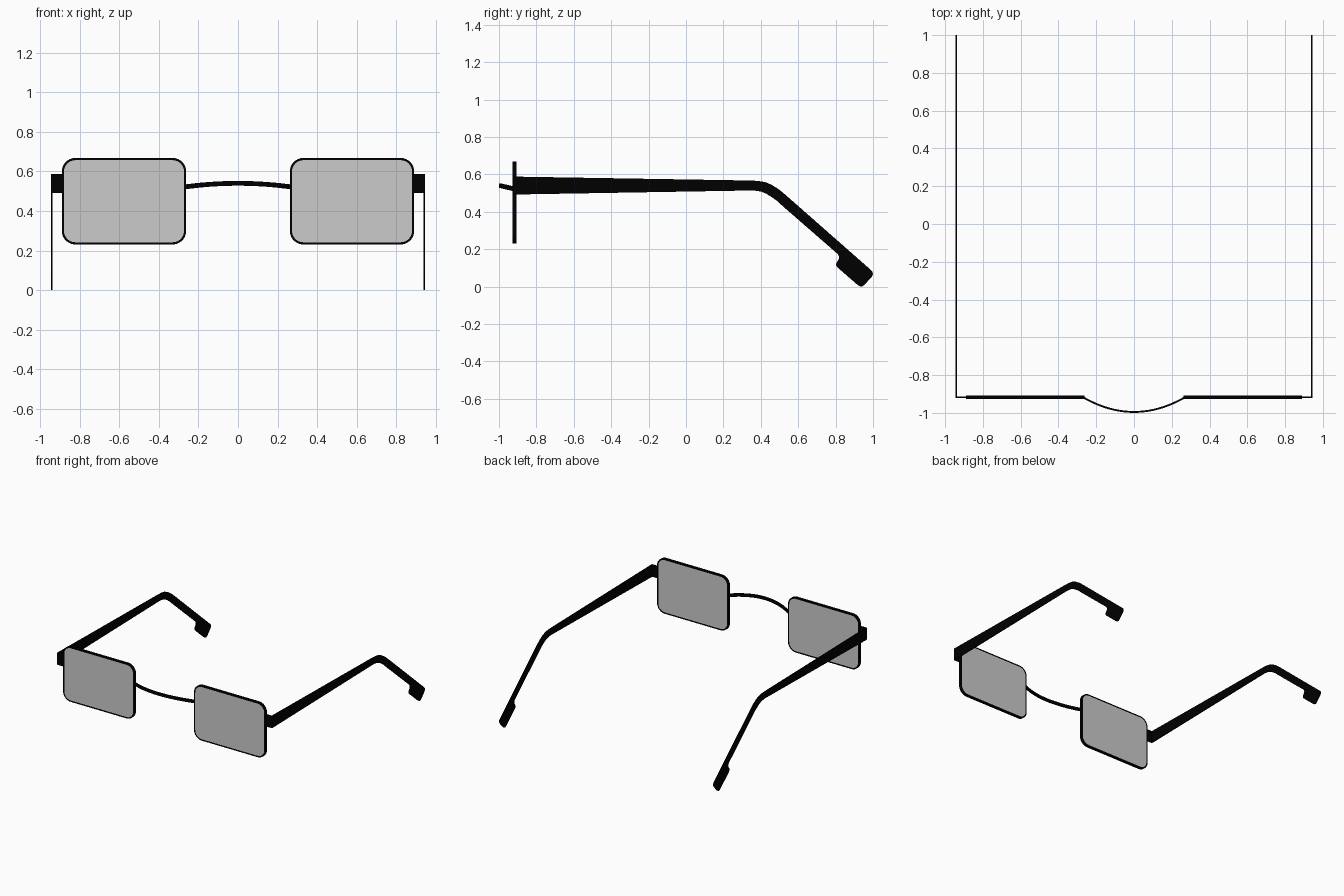
import bpy, bmesh, math
from mathutils import Vector

if "Cube" in bpy.data.objects:
    bpy.data.objects.remove(bpy.data.objects["Cube"])


def material(name, rgba):
    m = bpy.data.materials.new(name)
    m.diffuse_color = rgba
    m.use_nodes = True
    m.node_tree.nodes["Principled BSDF"].inputs["Base Color"].default_value = m.diffuse_color
    return m


BLACK = material("black_frame", (0, 0, 0, 1))
GLASS = material("grey_glass", (0.54, 0.54, 0.54, 1))


def finish(bm, name, *mats):
    bmesh.ops.recalc_face_normals(bm, faces=bm.faces)
    mesh = bpy.data.meshes.new(name)
    bm.to_mesh(mesh)
    bm.free()
    ob = bpy.data.objects.new(name, mesh)
    bpy.context.collection.objects.link(ob)
    for m in mats:
        mesh.materials.append(m)
    bpy.ops.object.select_all(action='DESELECT')
    ob.select_set(True)
    bpy.context.view_layer.objects.active = ob
    bpy.ops.object.shade_smooth_by_angle(angle=math.radians(35))
    return ob


def prism(points, depth):
    """Extrude a closed outline along a vector."""
    bm = bmesh.new()
    face = bm.faces.new([bm.verts.new(p) for p in points])
    ext = bmesh.ops.extrude_face_region(bm, geom=[face], use_keep_orig=True)
    verts = [g for g in ext["geom"] if isinstance(g, bmesh.types.BMVert)]
    bmesh.ops.translate(bm, verts=verts, vec=Vector(depth))
    bmesh.ops.recalc_face_normals(bm, faces=bm.faces)
    return bm


def rounded_rect(x0, x1, z0, z1, r, y, n=8):
    pts = []
    for cx, cz, a0 in ((x1 - r, z1 - r, 0), (x0 + r, z1 - r, 90),
                       (x0 + r, z0 + r, 180), (x1 - r, z0 + r, 270)):
        for i in range(n + 1):
            a = math.radians(a0 + 90 * i / n)
            pts.append((cx + r * math.cos(a), y, cz + r * math.sin(a)))
    return pts


# side outline of a temple arm (y, z)
ARM = [(-.922, .588), (.34, .567), (.385, .565), (.425, .558), (.46, .543), (.50, .517), (.537, .486),
       (.985, .092), (.996, .08), (1.0, .068), (.994, .053), (.955, .01), (.943, .001),
       (.932, 0), (.918, .008), (.808, .104), (.802, .115), (.804, .127),
       (.816, .144), (.819, .159), (.811, .174), (.516, .431), (.488, .457), (.457, .479),
       (.43, .496), (.40, .508), (.36, .514), (-.922, .492)]

for side, s in (("right", 1), ("left", -1)):
    # lens slab with a thin black rim left by insetting both faces
    bm = prism(rounded_rect(*sorted((s * .262, s * .89)), .231, .668, .068, -.927), (0, .02, 0))
    caps = [f for f in bm.faces if abs(f.normal.y) > .9]
    bmesh.ops.inset_individual(bm, faces=caps, thickness=.011)
    for f in bm.faces:
        f.material_index = 1 if f in caps else 0
    finish(bm, "rimmed_lens_" + side, BLACK, GLASS)

    # temple arm with curved ear hook and padded tip
    finish(prism([(s * .945, y, z) for y, z in ARM], (-s * .008, 0, 0)), "temple_arm_" + side, BLACK)

    # end piece joining lens to arm
    tab = [(s * x, -.922, z) for x, z in ((.883, .492), (.945, .492), (.945, .588), (.883, .588))]
    finish(prism(tab, (0, .008, 0)), "end_piece_" + side, BLACK)

# bowed nose bridge swept as a flat ribbon
bm = bmesh.new()
rings, N = [], 28
for i in range(N + 1):
    t = -1 + 2 * i / N
    y, z = -.995 + .076 * t * t, .54 - .018 * t * t
    slope = Vector((.267, .15 * t)).normalized()
    nx, ny = -slope.y * .005, slope.x * .005
    rings.append([bm.verts.new((.267 * t + a * nx, y + a * ny, z + b * .012))
                  for a, b in ((-1, -1), (1, -1), (1, 1), (-1, 1))])
for p, q in zip(rings, rings[1:]):
    for k in range(4):
        bm.faces.new((p[k], p[(k + 1) % 4], q[(k + 1) % 4], q[k]))
bm.faces.new(rings[0])
bm.faces.new(rings[-1])
finish(bm, "nose_bridge", BLACK)
